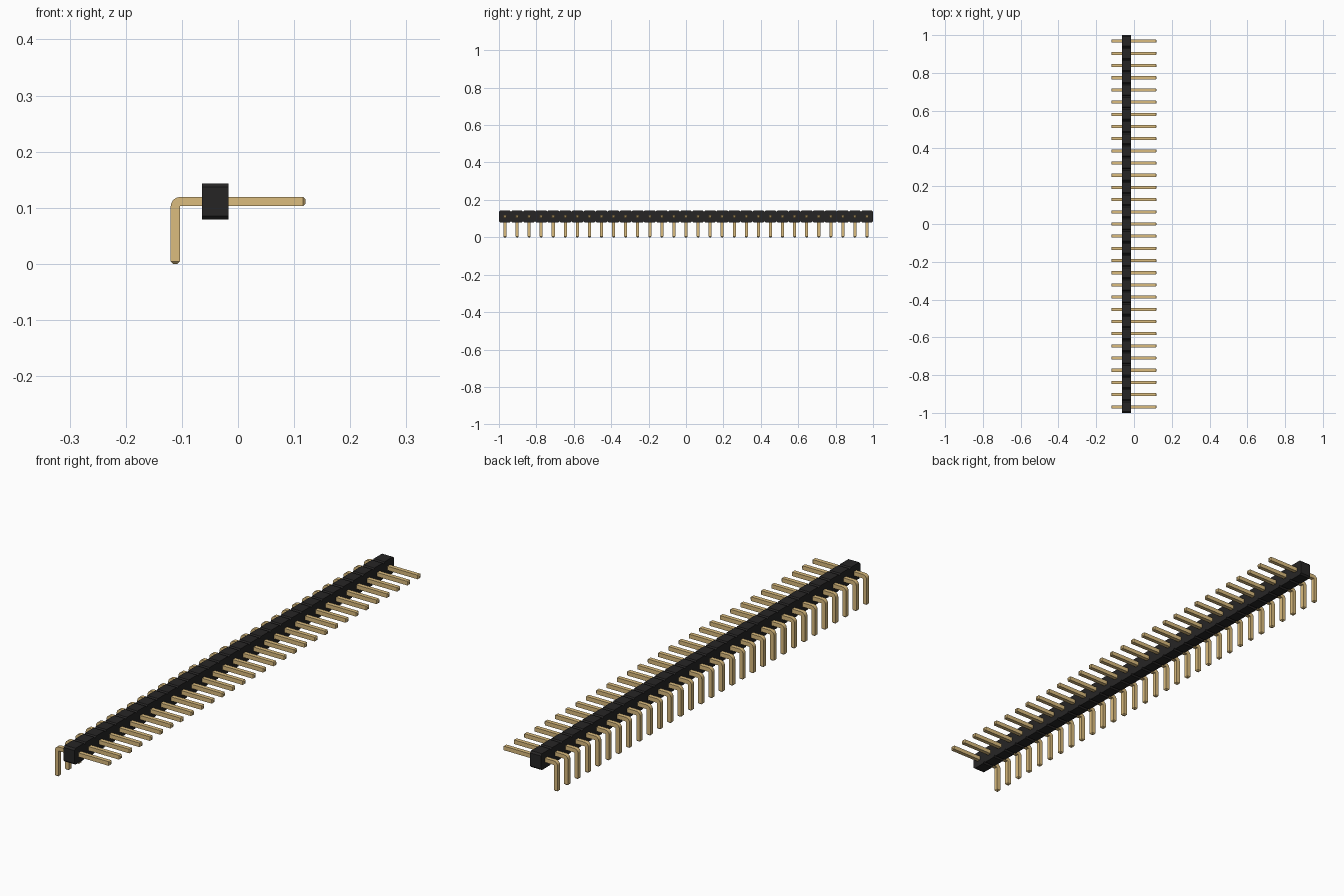
import bpy, bmesh, math
from mathutils import Vector

if "Cube" in bpy.data.objects:
    bpy.data.objects.remove(bpy.data.objects["Cube"], do_unlink=True)

COUNT = 31
PITCH = 2.0 / COUNT
PIN = 0.0162               # pin thickness
BEVEL = 0.004              # taper at the pin ends
X_END, Z_PIN = 0.1200, 0.111


def material(name, rgb):
    m = bpy.data.materials.new(name)
    m.use_nodes = True
    m.diffuse_color = (*rgb, 1)
    m.node_tree.nodes["Principled BSDF"].inputs["Base Color"].default_value = (*rgb, 1)
    return m


def finish(bm, name, mat):
    bmesh.ops.recalc_face_normals(bm, faces=bm.faces)
    mesh = bpy.data.meshes.new(name)
    bm.to_mesh(mesh)
    bm.free()
    mesh.materials.append(mat)
    obj = bpy.data.objects.new(name, mesh)
    bpy.context.collection.objects.link(obj)
    return obj


black = material("black plastic", (0.0194, 0.0186, 0.0186))
gold = material("gold metal", (0.708, 0.503, 0.209))

# Housing: one outline with a notch between neighbouring cells, extruded in x
x0, x1, z0, z1 = -0.064, -0.0165, 0.079, 0.1435
c = PITCH * 0.1
top, bottom = [], []
for i in range(COUNT):
    a = -1 + i * PITCH
    b = a + PITCH
    top += [(a, z1 - c), (a + c, z1), (b - c, z1)]
    bottom += [(a, z0 + c), (a + c, z0), (b - c, z0)]
top.append((1, z1 - c))
bottom.append((1, z0 + c))
bm = bmesh.new()
face = bm.faces.new([bm.verts.new((x0, y, z)) for y, z in top + bottom[::-1]])
ext = bmesh.ops.extrude_face_region(bm, geom=[face])
bmesh.ops.translate(bm, vec=(x1 - x0, 0, 0),
                    verts=[g for g in ext["geom"] if isinstance(g, bmesh.types.BMVert)])
finish(bm, "housing", black)

# Pin: square sections (centre, outward direction, half size) swept round the bend
h = PIN / 2
out_left, out_up = Vector((-1, 0, 0)), Vector((0, 0, 1))
x_leg = -X_END + h
inner = 0.001              # inner bend radius
pivot = Vector((x_leg + h + inner, 0, Z_PIN - h - inner))
sections = [(Vector((x_leg, 0, 0)), out_left, h - BEVEL),
            (Vector((x_leg, 0, BEVEL)), out_left, h)]
for k in range(9):
    t = math.pi / 2 * k / 8
    d = Vector((-math.cos(t), 0, math.sin(t)))
    sections.append((pivot + d * (inner + h), d, h))
sections += [(Vector((X_END - BEVEL, 0, Z_PIN)), out_up, h),
             (Vector((X_END, 0, Z_PIN)), out_up, h - BEVEL)]

bm = bmesh.new()
rings = []
side = Vector((0, 1, 0))
for centre, d, s in sections:
    rings.append([bm.verts.new(centre + d * s * u + side * s * v)
                  for u, v in ((1, 1), (1, -1), (-1, -1), (-1, 1))])
for r, q in zip(rings, rings[1:]):
    for j in range(4):
        n = (j + 1) % 4
        bm.faces.new((r[j], r[n], q[n], q[j]))
bm.faces.new(rings[0])
bm.faces.new(rings[-1])
pins = finish(bm, "pins", gold)
pins.location.y = -1 + PITCH / 2

# Repeat the pin once per cell
arr = pins.modifiers.new("row", "ARRAY")
arr.use_relative_offset = False
arr.use_constant_offset = True
arr.constant_offset_displace = (0, PITCH, 0)
arr.count = COUNT

# Smooth the bend, keep the pin edges sharp
bpy.ops.object.select_all(action="DESELECT")
pins.select_set(True)
bpy.context.view_layer.objects.active = pins
bpy.ops.object.shade_smooth_by_angle(angle=math.radians(25))
